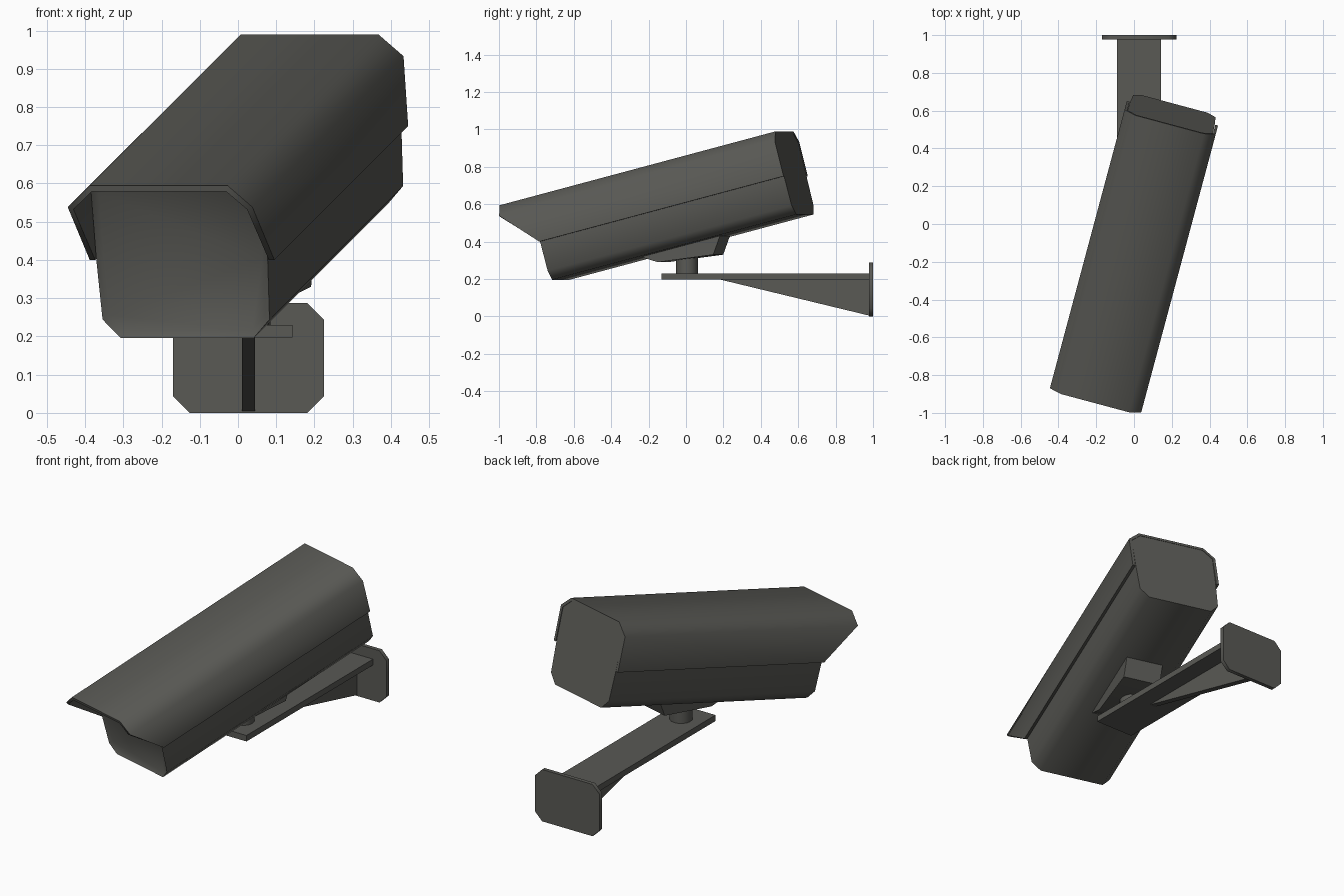
import bpy, bmesh, math
from mathutils import Matrix, Vector

if "Cube" in bpy.data.objects:
    bpy.data.objects.remove(bpy.data.objects["Cube"])

grey = bpy.data.materials.new("dark_grey")
grey.diffuse_color = (0.10, 0.10, 0.09, 1)
grey.use_nodes = True
grey.node_tree.nodes["Principled BSDF"].inputs["Base Color"].default_value = grey.diffuse_color

YAW = Matrix.Rotation(math.radians(-15), 4, 'Z')
TILT = YAW @ Matrix.Rotation(math.radians(14.5), 4, 'X')   # camera leans down and sideways
MID = 0.045                                                # camera centre line


def finish(name, bm, matrix=Matrix()):
    bmesh.ops.recalc_face_normals(bm, faces=bm.faces)
    bm.transform(matrix)
    mesh = bpy.data.meshes.new(name)
    bm.to_mesh(mesh)
    bm.free()
    mesh.materials.append(grey)
    obj = bpy.data.objects.new(name, mesh)
    bpy.context.collection.objects.link(obj)
    bpy.context.view_layer.objects.active = obj
    obj.select_set(True)
    bpy.ops.object.shade_smooth_by_angle(angle=math.radians(50))
    obj.select_set(False)
    return obj


def loft(ring_a, ring_b, caps=True):
    """Skin two matching rings of points; returns bmesh and both vertex rings."""
    bm = bmesh.new()
    a = [bm.verts.new(p) for p in ring_a]
    b = [bm.verts.new(p) for p in ring_b]
    n = len(a)
    for i in range(n):
        j = (i + 1) % n
        bm.faces.new((a[i], a[j], b[j], b[i]))
    if caps:
        bm.faces.new(a)
        bm.faces.new(b)
    return bm, a, b


def mirrored(half):
    """Left half (half width, height) to a full section around MID."""
    return [(MID - x, z) for x, z in half] + [(MID + x, z) for x, z in reversed(half)]


def chamfered(x0, x1, z0, z1, c):
    return [(x0 + c, z0), (x1 - c, z0), (x1, z0 + c), (x1, z1 - c),
            (x1 - c, z1), (x0 + c, z1), (x0, z1 - c), (x0, z0 + c)]


# sunshield: thin folded cover whose front edge slants back at the sides
outer = mirrored([(0.25, 0.571), (0.25, 0.76), (0.187, 0.818)])
inner = mirrored([(0.235, 0.571), (0.235, 0.754), (0.181, 0.803)])
section = outer + inner[::-1]
bm, a, b = loft([(x, -0.61 if z < 0.6 else -0.79, z) for x, z in section],
                [(x, 0.787, z) for x, z in section], caps=False)
for ring in (a, b):
    for i in range(5):
        bm.faces.new((ring[i], ring[i + 1], ring[10 - i], ring[11 - i]))
finish("sunshield", bm, TILT)

# housing with a recessed front window
section = mirrored([(0.18, 0.36), (0.226, 0.41), (0.232, 0.571), (0.234, 0.754), (0.181, 0.803)])
bm, a, b = loft([(x, -0.61, z) for x, z in section], [(x, 0.785, z) for x, z in section])
bmesh.ops.recalc_face_normals(bm, faces=bm.faces)
front = min(bm.faces, key=lambda f: f.calc_center_median().y)
bmesh.ops.inset_region(bm, faces=[front], thickness=0.018, depth=-0.015)
finish("housing", bm, TILT)

# wedge foot under the housing
side = [(-0.21, 0.33), (-0.20, 0.315), (-0.117, 0.29), (0.19, 0.33), (0.227, 0.43), (0.22, 0.44)]
bm, a, b = loft([(-0.06, y, z) for y, z in side], [(0.147, y, z) for y, z in side])
finish("mount_foot", bm, YAW)

# swivel post
bm = bmesh.new()
bmesh.ops.create_cone(bm, cap_ends=True, segments=16, radius1=0.058, radius2=0.058, depth=0.12)
finish("swivel_post", bm, Matrix.Translation((0.027, 0.005, 0.275)))

# wall arm: flat slab with a triangular rib below
slab = [(-0.09, 0.197), (0.143, 0.197), (0.143, 0.23), (-0.09, 0.23)]
bm, a, b = loft([(x, -0.13, z) for x, z in slab], [(x, 0.985, z) for x, z in slab])
finish("arm_slab", bm)
rib = [(0.17, 0.2), (0.985, 0.2), (0.985, 0.003)]
bm, a, b = loft([(0.011, y, z) for y, z in rib], [(0.045, y, z) for y, z in rib])
finish("arm_rib", bm)

# wall plate
plate = chamfered(-0.17, 0.225, 0, 0.287, 0.043)
bm, a, b = loft([(x, 0.978, z) for x, z in plate], [(x, 1.0, z) for x, z in plate])
finish("wall_plate", bm)
